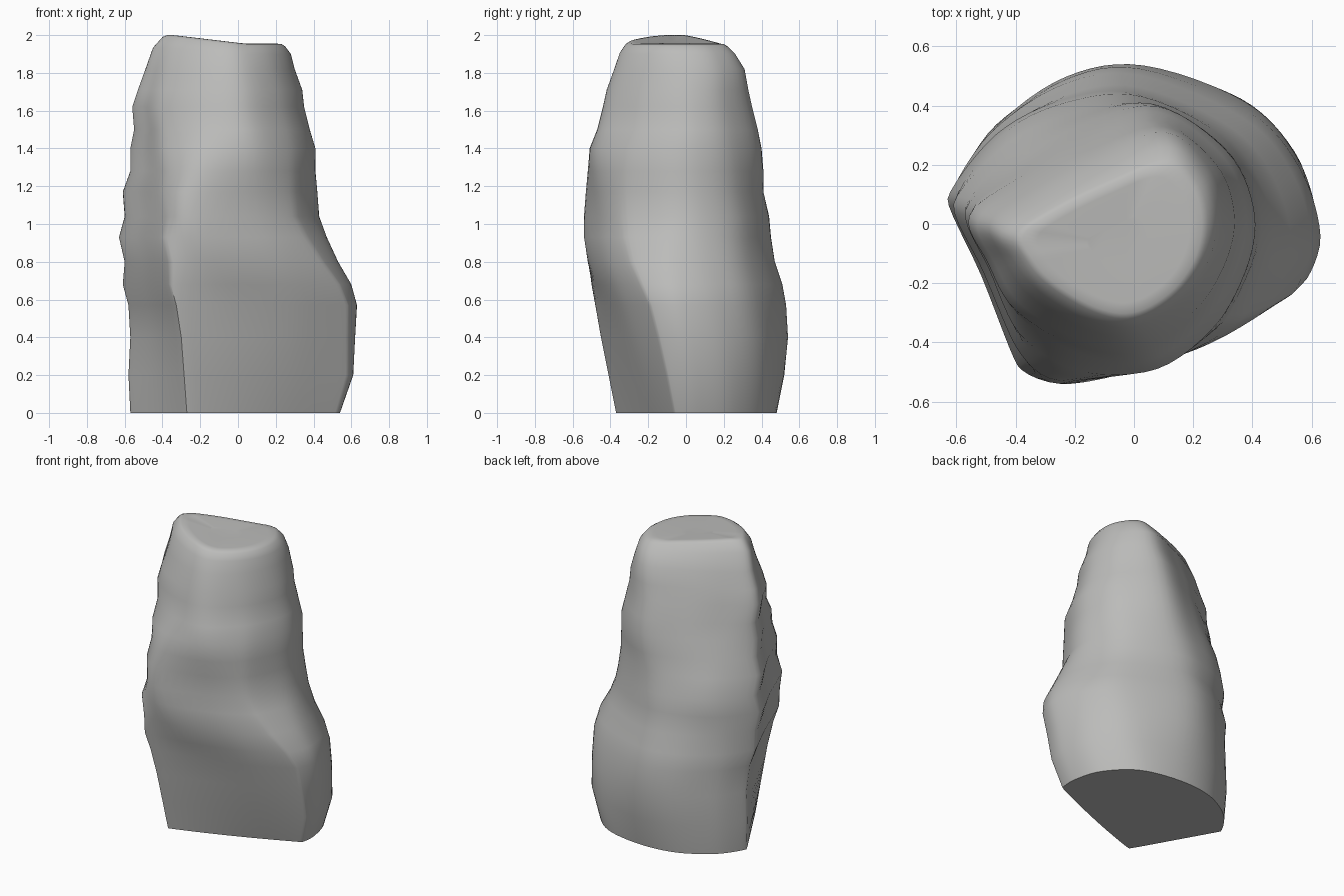
import bpy
import bmesh
from mathutils import Vector

default_cube = bpy.data.objects.get("Cube")
if default_cube:
    bpy.data.objects.remove(default_cube, do_unlink=True)

UNIT = 0.01      # tables are in hundredths
STEPS = 6        # ring points per profile segment
CORNERS = {"left": 0, "front": 2, "right": 5}

# Horizontal outlines, counterclockwise from the left-hand ridge
FOOT = [(-57, 16), (-42, -11), (-27, -37), (0, -28), (28, -17), (53, -6),
        (54, 6), (48, 25), (30, 42), (2, 48), (-24, 45), (-46, 32)]
HIP = [(-58, 14), (-46, -14), (-33, -48), (0, -42), (32, -33), (58, -19),
       (63, -4), (56, 19), (39, 38), (2, 53), (-24, 49), (-47, 32)]
WAIST = [(-61, 10), (-50, -15), (-38, -44), (-26, -54), (10, -45), (30, -33),
         (42, -8), (41, 12), (29, 31), (3, 44), (-20, 43), (-43, 33)]
SHOULDER = [(-55, 4), (-48, -14), (-39, -32), (-18, -45), (6, -47), (26, -31),
            (36, -12), (38, 5), (30, 23), (8, 38), (-18, 30), (-38, 18)]
CROWN = [(-39, -4), (-36, -13), (-28, -22), (-13, -31), (0, -33), (13, -26),
         (22, -14), (25, 0), (22, 13), (12, 22), (-7, 15), (-27, 5)]
PROFILES = [(0, FOOT), (60, HIP), (105, WAIST), (150, SHOULDER), (195, CROWN)]

# Height, then the x range and y range of the stone there
LEVELS = [
    (0, -57, 54, -37, 48), (20, -58, 61, -41, 52), (40, -57, 62, -45, 54),
    (57, -58, 63, -48, 53), (68, -61, 60, -50, 51), (80, -60, 53, -52, 47),
    (93, -63, 47, -54, 45), (104, -60, 43, -54, 44), (117, -61, 42, -53, 41),
    (128, -57, 41, -52, 41), (140, -57, 41, -51, 40), (150, -55, 38, -47, 38),
    (162, -56, 35, -44, 35), (171, -53, 34, -42, 33), (182, -49, 30, -38, 31),
    (190, -45, 28, -35, 26), (194, -40, 25, -32, 22),
]


def clamp(value):
    return max(0.0, min(1.0, value))


def outline_at(height):
    """Blend the two outlines that enclose this height."""
    for (low, first), (high, second) in zip(PROFILES, PROFILES[1:]):
        if height <= high:
            amount = (height - low) / (high - low)
            return [Vector(a).lerp(Vector(b), amount)
                    for a, b in zip(first, second)]


def smooth_loop(points, height):
    """Closed spline whose corners stay crisp where the stone is split."""
    count = len(points)
    softness = clamp((height - 60) / 100)
    tangents = []
    for i in range(count):
        tangent = (points[(i + 1) % count] - points[i - 1]) / 2
        if i in CORNERS.values():
            tangent *= 0.1 + 0.9 * softness
        tangents.append(tangent)
    loop = []
    for i in range(count):
        j = (i + 1) % count
        for step in range(STEPS):
            t = step / STEPS
            ease = t * t * (3 - 2 * t)
            loop.append(points[i].lerp(points[j], ease)
                        + tangents[i] * t * (1 - t) ** 2
                        - tangents[j] * t * t * (1 - t))
    return loop


def remap(values, low, high):
    smallest, largest = min(values), max(values)
    return [low + (v - smallest) / (largest - smallest) * (high - low)
            for v in values]


def crown_lift(x):
    """The crown rises towards its left-hand tip."""
    return 0.05 * clamp((0.05 - x) / 0.42)


def add_ring(bm, level):
    height, left, right, front, back = level
    loop = smooth_loop(outline_at(height), height)
    xs = remap([p.x for p in loop], left * UNIT, right * UNIT)
    ys = remap([p.y for p in loop], front * UNIT, back * UNIT)
    weight = clamp((height - 182) / 12)
    return [bm.verts.new((x, y, height * UNIT + weight * crown_lift(x)))
            for x, y in zip(xs, ys)]


def inset_ring(bm, ring, scale, rise):
    centre = sum((v.co for v in ring), Vector()) / len(ring)
    return [bm.verts.new(centre.lerp(v.co, scale) + Vector((0, 0, rise)))
            for v in ring]


def bridge(bm, lower, upper):
    for i in range(len(lower)):
        j = (i + 1) % len(lower)
        bm.faces.new((lower[i], lower[j], upper[j], upper[i]))


# Stone body: stacked rings
bm = bmesh.new()
rings = [add_ring(bm, level) for level in LEVELS]

# Rounded rim and slightly dished crown
for scale, rise in ((0.93, 0.012), (0.85, 0.0), (0.4, -0.008)):
    rings.append(inset_ring(bm, rings[-1], scale, rise))
for lower, upper in zip(rings, rings[1:]):
    bridge(bm, lower, upper)
bm.faces.new(rings[-1])

# Flat underside
bm.faces.new(list(reversed(rings[0])))
bmesh.ops.recalc_face_normals(bm, faces=bm.faces)

mesh = bpy.data.meshes.new("standing_stone")
bm.to_mesh(mesh)
bm.free()
stone = bpy.data.objects.new("standing_stone", mesh)
bpy.context.collection.objects.link(stone)

# Plain grey stone
grey = bpy.data.materials.new("stone_grey")
grey.use_nodes = True
colour = (0.5, 0.5, 0.49, 1)
grey.diffuse_color = colour
for node in grey.node_tree.nodes:
    if node.type == "BSDF_PRINCIPLED":
        node.inputs["Base Color"].default_value = colour
mesh.materials.append(grey)

# Smooth faces with crisp splits
bpy.ops.object.select_all(action="DESELECT")
stone.select_set(True)
bpy.context.view_layer.objects.active = stone
bpy.ops.object.shade_smooth_by_angle(angle=0.9)
